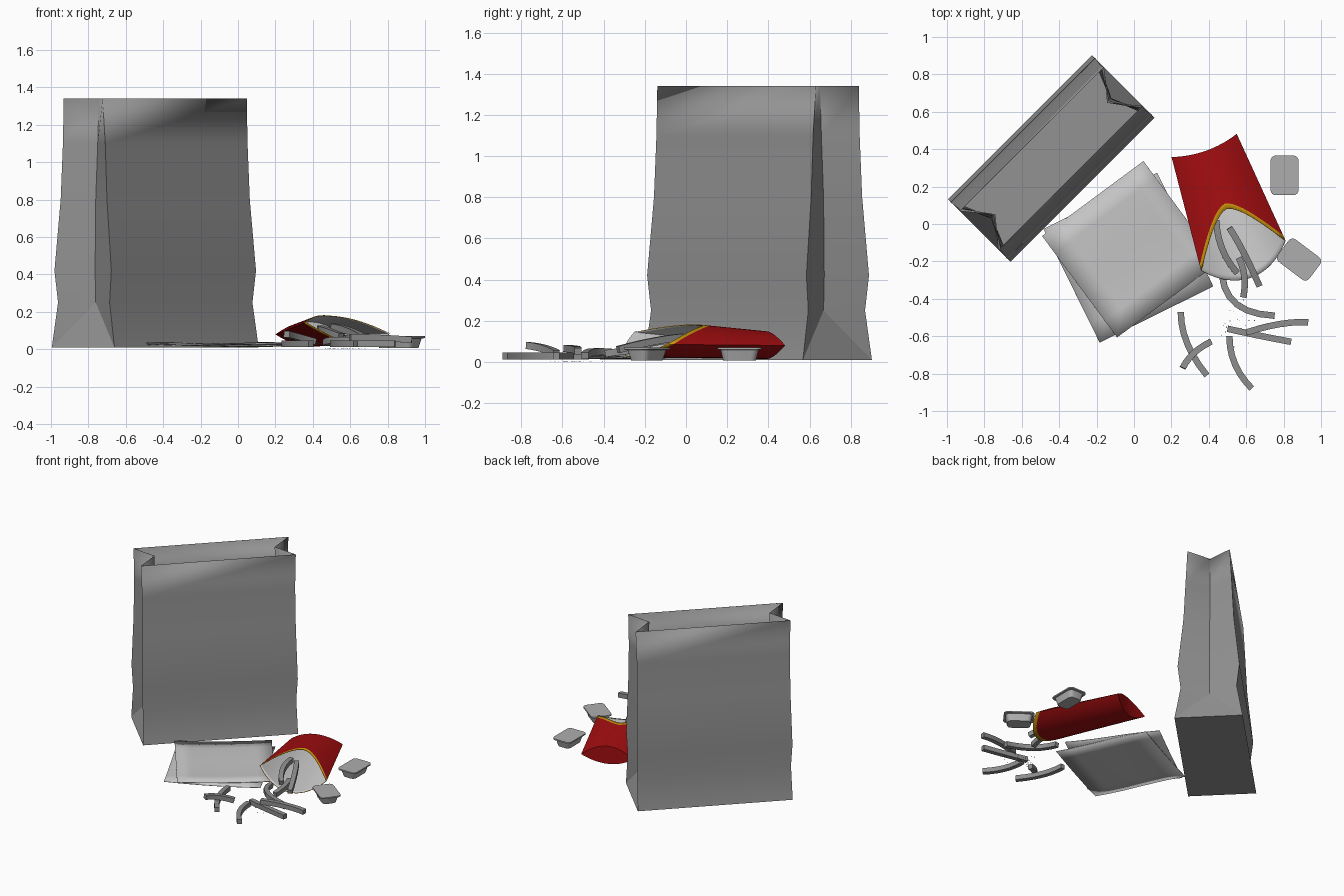
import bpy, bmesh, math, random
from mathutils import Vector, Matrix

cube = bpy.data.objects.get("Cube")
if cube:
    bpy.data.objects.remove(cube)


def material(name, r, g, b):
    m = bpy.data.materials.new(name)
    m.use_nodes = True
    m.diffuse_color = (r, g, b, 1)
    m.node_tree.nodes["Principled BSDF"].inputs["Base Color"].default_value = (r, g, b, 1)
    return m


PAPER = material("bag_paper_grey", 0.29, 0.29, 0.29)
NAPKIN = material("napkin_pale_grey", 0.56, 0.56, 0.56)
RED = material("carton_red", 0.36, 0.004, 0.005)
YELLOW = material("trim_yellow", 0.62, 0.31, 0.004)
WHITE = material("carton_lining", 0.64, 0.64, 0.64)
FRY = material("fry_grey", 0.27, 0.27, 0.27)
TUB = material("tub_grey", 0.42, 0.42, 0.42)


def finish(name, bm, mats, smooth=None, recalc=True):
    if recalc:
        bmesh.ops.recalc_face_normals(bm, faces=bm.faces)
    me = bpy.data.meshes.new(name)
    bm.to_mesh(me)
    bm.free()
    ob = bpy.data.objects.new(name, me)
    bpy.context.collection.objects.link(ob)
    for m in mats:
        me.materials.append(m)
    if smooth:
        bpy.ops.object.select_all(action="DESELECT")
        ob.select_set(True)
        bpy.context.view_layer.objects.active = ob
        bpy.ops.object.shade_smooth_by_angle(angle=math.radians(smooth))
    return ob


def thicken(ob, thickness, mat_offset=0):
    mod = ob.modifiers.new("thickness", "SOLIDIFY")
    mod.thickness = thickness
    mod.offset = -1
    mod.material_offset = mat_offset
    return mod


# Paper bag: rings of six points, the side midpoints fold inward
def paper_bag():
    levels = [  # height, half length, half depth, gusset midpoint
        (0.01, 0.545, 0.237, 0.545), (0.25, 0.54, 0.195, 0.45),
        (0.42, 0.547, 0.215, 0.455), (0.8, 0.54, 0.175, 0.45),
        (1.1, 0.538, 0.16, 0.435), (1.34, 0.545, 0.147, 0.425)]
    place = Matrix.Translation((-0.4425, 0.35, 0)) @ Matrix.Rotation(math.pi / 4, 4, "Z")
    bm = bmesh.new()
    rings = []
    for z, l, d, g in levels:
        pts = [(-l, -d), (l, -d), (g, 0), (l, d), (-l, d), (-g, 0)]
        rings.append([bm.verts.new(place @ Vector((x, y, z))) for x, y in pts])
    base, first = rings[0], rings[1]
    for a, m, b in ((1, 2, 3), (4, 5, 0)):
        bm.faces.new((base[a], base[b], first[m]))
        bm.faces.new((base[a], first[m], first[a]))
        bm.faces.new((base[b], first[b], first[m]))
    for a, b in ((0, 1), (3, 4)):
        bm.faces.new((base[a], base[b], first[b], first[a]))
    bm.faces.new([base[i] for i in (0, 4, 3, 1)])
    for lo, hi in zip(rings[1:], rings[2:]):
        for i in range(6):
            j = (i + 1) % 6
            bm.faces.new((lo[i], lo[j], hi[j], hi[i]))
    for v in (base[2], base[5]):
        bm.verts.remove(v)
    thicken(finish("paper_bag", bm, [PAPER], 20), 0.003)


paper_bag()


# Fry carton: a lens-shaped sleeve with a notched upper and a tongued lower panel
def fry_carton():
    start = Vector((0.375, 0.42, 0))
    along = Vector((0.335, -0.942, 0))
    across = Vector((0.942, 0.335, 0))
    mouth, trim, n = 0.626, 0.03, 20

    def point(a, t, upper):
        k = t / mouth
        bulge = (0.066 + 0.024 * k) * (1 - a * a)
        z = 0.08 + 0.035 * k - 0.03 * k * a + (bulge if upper else -bulge)
        return start + along * t + across * a * (0.185 + 0.055 * k) + Vector((0, 0, max(z, 0.01)))

    columns = [(-1 + 2 * i / n, True) for i in range(n + 1)]
    columns += [(1 - 2 * i / n, False) for i in range(1, n)]
    bm = bmesh.new()
    grid = []
    for a, upper in columns:
        t0 = 0.03 * (1 - a * a)
        t1 = 0.36 + 0.266 * abs(a) ** 1.6 if upper else mouth + 0.125 * (1 - a * a)
        ts = [t0 + (t1 - trim - t0) * i / 4 for i in range(5)] + [t1]
        grid.append([bm.verts.new(point(a, t, upper)) for t in ts])
    for i, col in enumerate(grid):
        nxt = grid[(i + 1) % len(grid)]
        for r in range(5):
            f = bm.faces.new((col[r], nxt[r], nxt[r + 1], col[r + 1]))
            f.material_index = 1 if r == 4 else 0
    # closed far end
    for i in range(n):
        ring = [grid[i][0], grid[i + 1][0], grid[-i - 1][0], grid[-i][0]]
        bm.faces.new(list(dict.fromkeys(ring)))
    ob = finish("fry_carton", bm, [RED, YELLOW, WHITE], 35)
    thicken(ob, 0.004, 2)


fry_carton()


# Napkins: thin square sheets with a slight curl
def napkin(name, x, y, z, angle, size, lift):
    bm = bmesh.new()
    bmesh.ops.create_grid(bm, x_segments=6, y_segments=6, size=size)
    for v in bm.verts:
        v.co.z = lift * (v.co.x / size) ** 2 + 0.004 * math.sin(v.co.y * 9)
    bm.transform(Matrix.Translation((x, y, z)) @ Matrix.Rotation(math.radians(angle), 4, "Z"))
    thicken(finish(name, bm, [NAPKIN], 30), 0.003)


napkin("napkin_lower", -0.03, -0.18, 0.016, 26.3, 0.339, 0.008)
napkin("napkin_upper", -0.02, -0.135, 0.028, 36.5, 0.337, 0.007)


# Sauce tubs: stacked rounded rectangles, tapering body under a wide lid
def sauce_tub(name, x, y, angle):
    profile = [(0.008, 0.05, 0.08), (0.058, 0.062, 0.092), (0.06, 0.075, 0.106), (0.07, 0.075, 0.106)]
    bm = bmesh.new()
    rings = []
    for z, hx, hy in profile:
        ring = []
        for q in range(4):
            for s in range(5):
                t = math.pi / 2 * (q + s / 4)
                sx = 1 if q in (0, 3) else -1
                sy = 1 if q < 2 else -1
                r = 0.028
                ring.append(bm.verts.new((sx * (hx - r) + r * math.cos(t),
                                          sy * (hy - r) + r * math.sin(t), z)))
        rings.append(ring)
    for lo, hi in zip(rings, rings[1:]):
        for i in range(len(lo)):
            j = (i + 1) % len(lo)
            bm.faces.new((lo[i], lo[j], hi[j], hi[i]))
    bm.faces.new(rings[0][::-1])
    bm.faces.new(rings[-1])
    bm.transform(Matrix.Translation((x, y, 0)) @ Matrix.Rotation(math.radians(angle), 4, "Z"))
    finish(name, bm, [TUB], 35)


sauce_tub("sauce_tub_back", 0.805, 0.26, 0)
sauce_tub("sauce_tub_front", 0.882, -0.19, 53)


# Fries: square bars swept along a bend through three points
def fry(name, p, m, q, half=0.017):
    p, m, q = Vector(p), Vector(m), Vector(q)
    ctrl = 2 * m - (p + q) / 2
    bm = bmesh.new()
    rings = []
    for i in range(7):
        t = i / 6
        c = p * (1 - t) ** 2 + ctrl * 2 * t * (1 - t) + q * t * t
        tangent = ((ctrl - p) * (1 - t) + (q - ctrl) * t).normalized()
        side = tangent.cross(Vector((0, 0, 1))).normalized() * half
        up = side.cross(tangent).normalized() * half
        rings.append([bm.verts.new(c + side * a + up * b) for a, b in ((1, 1), (-1, 1), (-1, -1), (1, -1))])
    for lo, hi in zip(rings, rings[1:]):
        for i in range(4):
            j = (i + 1) % 4
            bm.faces.new((lo[i], lo[j], hi[j], hi[i]))
    bm.faces.new(rings[0])
    bm.faces.new(rings[-1])
    finish(name, bm, [FRY], 35)


fries = [
    ((0.44, 0.02, 0.11), (0.47, -0.13, 0.1), (0.55, -0.26, 0.07)),
    ((0.56, -0.18, 0.06), (0.59, -0.28, 0.055), (0.585, -0.39, 0.04)),
    ((0.51, -0.02, 0.12), (0.59, -0.16, 0.1), (0.67, -0.33, 0.06)),
    ((0.47, -0.27, 0.035), (0.55, -0.43, 0.05), (0.75, -0.49, 0.03)),
    ((0.25, -0.47, 0.03), (0.285, -0.64, 0.03), (0.39, -0.81, 0.03)),
    ((0.41, -0.63, 0.04), (0.32, -0.69, 0.065), (0.26, -0.77, 0.08)),
    ((0.5, -0.56, 0.03), (0.66, -0.595, 0.03), (0.84, -0.63, 0.03)),
    ((0.93, -0.525, 0.05), (0.78, -0.535, 0.06), (0.6, -0.58, 0.065)),
    ((0.51, -0.6, 0.03), (0.54, -0.75, 0.03), (0.63, -0.88, 0.03)),
]
for i, path in enumerate(fries):
    fry(f"fry_{i + 1}", *path)

# Salt grains scattered by the fries
random.seed(4)
grains = bmesh.new()
for _ in range(30):
    spot = Vector((random.gauss(0.55, 0.07), random.gauss(-0.54, 0.06), 0.003))
    bmesh.ops.create_cube(grains, size=0.004, matrix=Matrix.Translation(spot))
finish("salt_grains", grains, [NAPKIN])
